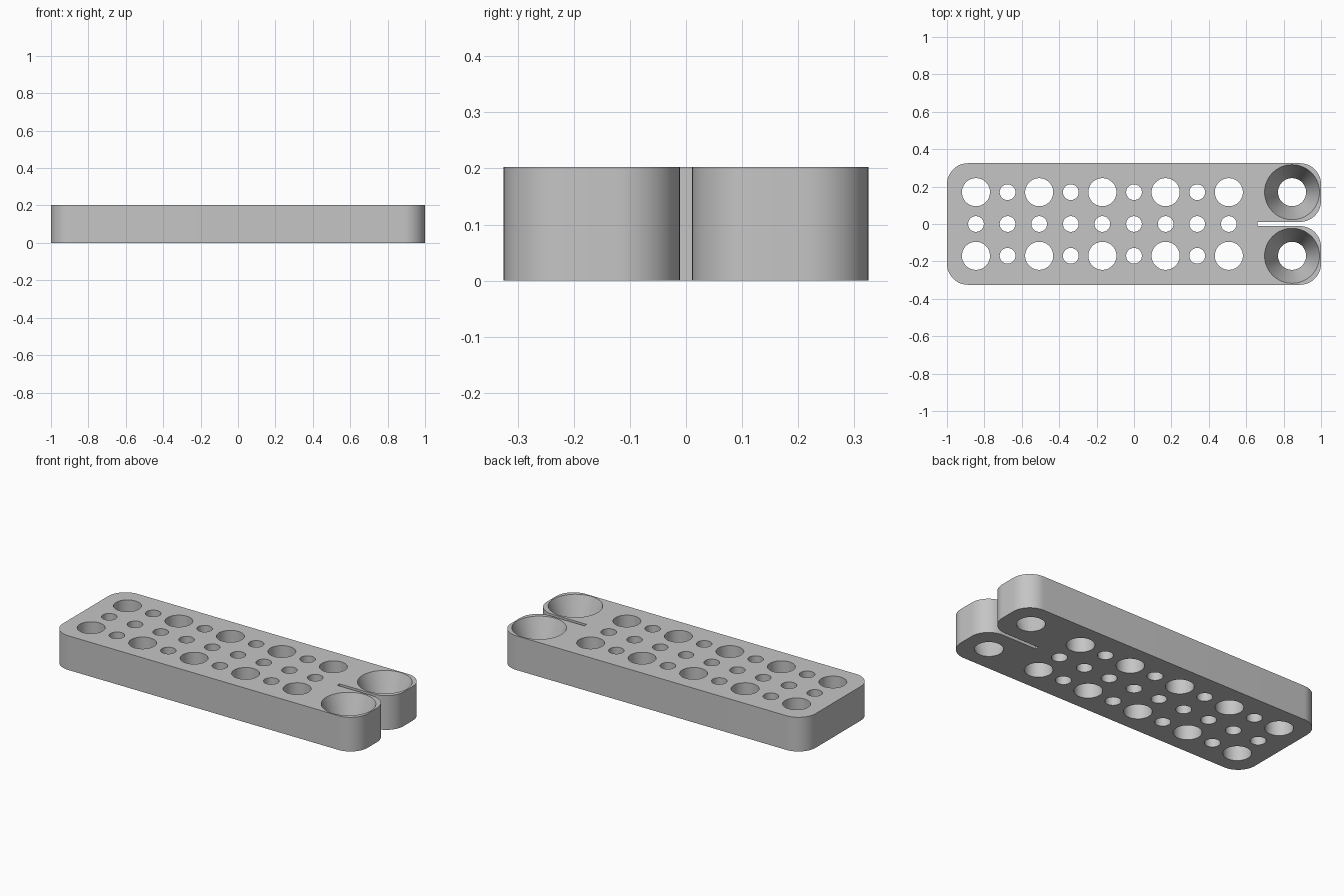
import bpy
import bmesh
from math import pi, cos, sin, radians
from mathutils import Matrix

cube = bpy.data.objects.get("Cube")
if cube:
    bpy.data.objects.remove(cube, do_unlink=True)

LENGTH, HALF_W, HEIGHT = 1.0, 0.325, 0.203
CORNER = 0.113
SLOT_START, SLOT_HALF = 0.66, 0.011
PITCH, ROW = 0.169, 0.17
BIG, SMALL, RIM = 0.075, 0.042, 0.147

grey = bpy.data.materials.new("plain_grey")
grey.use_nodes = True
colour = (0.56, 0.56, 0.56, 1)
grey.diffuse_color = colour
grey.node_tree.nodes["Principled BSDF"].inputs["Base Color"].default_value = colour


def make_object(name, bm):
    bmesh.ops.recalc_face_normals(bm, faces=bm.faces)
    mesh = bpy.data.meshes.new(name)
    bm.to_mesh(mesh)
    bm.free()
    mesh.materials.append(grey)
    obj = bpy.data.objects.new(name, mesh)
    bpy.context.collection.objects.link(obj)
    return obj


def arc(cx, cy, start, steps=16):
    """Quarter circle of corner points, counter-clockwise."""
    angles = [start + pi / 2 * i / steps for i in range(steps + 1)]
    return [(cx + CORNER * cos(a), cy + CORNER * sin(a)) for a in angles]


# Plate outline: upper half from the slot to the far end, then mirrored
end, side = LENGTH - CORNER, HALF_W - CORNER
upper = [(SLOT_START, SLOT_HALF)]
upper += arc(end, SLOT_HALF + CORNER, -pi / 2)
upper += arc(end, side, 0)
upper += arc(-end, side, pi / 2)
outline = upper + [(x, -y) for x, y in reversed(upper)]

bm = bmesh.new()
base = bm.faces.new([bm.verts.new((x, y, 0)) for x, y in outline])
top = bmesh.ops.extrude_face_region(bm, geom=[base])["geom"]
bmesh.ops.translate(bm, vec=(0, 0, HEIGHT),
                    verts=[v for v in top if isinstance(v, bmesh.types.BMVert)])
plate = make_object("perforated_plate", bm)

# Cutters: straight holes and flared sockets, all running right through
bm = bmesh.new()
OVER = 0.02


def cutter(x, y, low, high):
    flare = (high - low) / HEIGHT * OVER
    bmesh.ops.create_cone(bm, cap_ends=True, segments=64,
                          radius1=low - flare, radius2=high + flare,
                          depth=HEIGHT + 2 * OVER,
                          matrix=Matrix.Translation((x, y, HEIGHT / 2)))


for column in range(9):
    x = (column - 5) * PITCH
    cutter(x, 0, SMALL, SMALL)
    radius = SMALL if column % 2 else BIG
    for y in (-ROW, ROW):
        cutter(x, y, radius, radius)

for y in (-ROW, ROW):
    cutter(5 * PITCH, y, BIG, RIM)

cutters = make_object("hole_cutters", bm)
cutters.hide_render = True

# Cut the holes and keep the result as plain mesh
boolean = plate.modifiers.new("holes", "BOOLEAN")
boolean.operation = "DIFFERENCE"
boolean.solver = "EXACT"
boolean.object = cutters
bpy.context.view_layer.update()
graph = bpy.context.evaluated_depsgraph_get()
cut_mesh = bpy.data.meshes.new_from_object(plate.evaluated_get(graph))
plate.modifiers.clear()
plate.data = cut_mesh
bpy.data.objects.remove(cutters, do_unlink=True)

# Smooth the round walls, keep the rims sharp
for obj in bpy.context.selected_objects:
    obj.select_set(False)
plate.select_set(True)
bpy.context.view_layer.objects.active = plate
bpy.ops.object.shade_smooth_by_angle(angle=radians(30))
